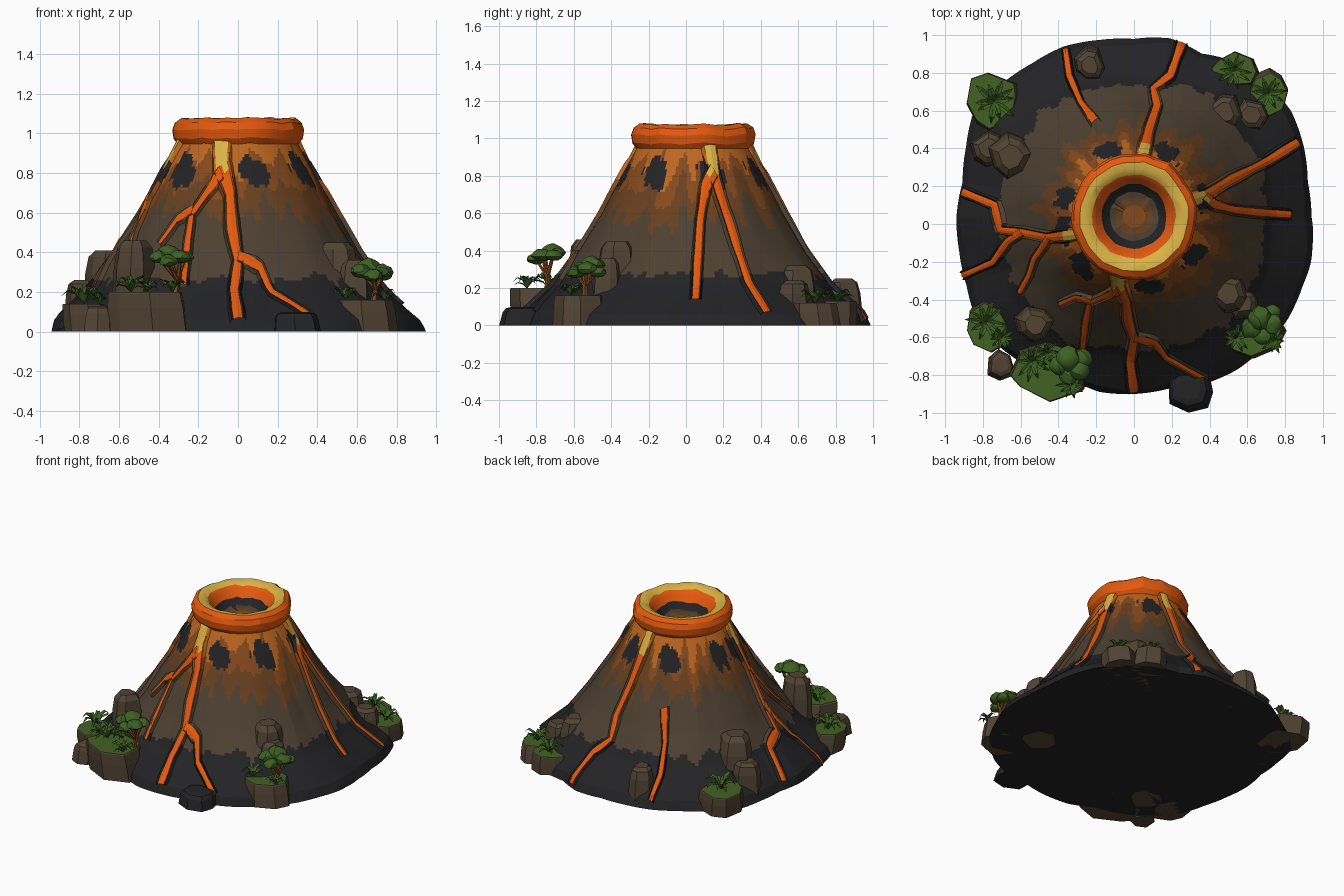
import bpy, bmesh, math, random
from mathutils import Vector, noise

random.seed(4)
if "Cube" in bpy.data.objects:
    bpy.data.objects.remove(bpy.data.objects["Cube"])

CENTRE_Y = 0.04
TAU = math.tau

# Palette, given as sRGB bytes and stored linear
PALETTE = {
    "ash_black": "232325", "slope_brown": "4d4031", "dark_rust": "68401f",
    "rust": "85491c", "ember": "bd661f", "lava_orange": "e4590e",
    "lava_yellow": "dbb345", "grass_green": "426223", "leaf_green": "3d6123",
    "rock_brown": "524434",
}
NAMES = list(PALETTE)
ASH, BROWN, DARK_RUST, RUST, EMBER, ORANGE, YELLOW, GRASS, LEAF, ROCK = range(len(NAMES))
MATS = []
for name, code in PALETTE.items():
    rgb = [((c / 255 + 0.055) / 1.055) ** 2.4 for c in bytes.fromhex(code)]
    mat = bpy.data.materials.new(name)
    mat.use_nodes = True
    mat.diffuse_color = (*rgb, 1)
    bsdf = mat.node_tree.nodes["Principled BSDF"]
    bsdf.inputs["Base Color"].default_value = (*rgb, 1)
    bsdf.inputs["Roughness"].default_value = 0.9
    MATS.append(mat)


def finish(name, bm, angle=None):
    """Turn a bmesh into an object holding only the materials it uses."""
    used = sorted({f.material_index for f in bm.faces})
    mesh = bpy.data.meshes.new(name)
    for i in used:
        mesh.materials.append(MATS[i])
    for f in bm.faces:
        f.material_index = used.index(f.material_index)
    bm.to_mesh(mesh)
    bm.free()
    obj = bpy.data.objects.new(name, mesh)
    bpy.context.collection.objects.link(obj)
    if angle:
        bpy.ops.object.select_all(action="DESELECT")
        obj.select_set(True)
        bpy.context.view_layer.objects.active = obj
        bpy.ops.object.shade_smooth_by_angle(angle=math.radians(angle))


def loft(bm, rings, paint, closed=True, bottom=None, top=None):
    """Skin a list of point rings; paint(row, column, centre) gives the colour."""
    rows = [[bm.verts.new(p) for p in ring] for ring in rings]
    n = len(rows[0])
    for i, (a, b) in enumerate(zip(rows, rows[1:])):
        for j in range(n if closed else n - 1):
            k = (j + 1) % n
            f = bm.faces.new((a[j], a[k], b[k], b[j]))
            f.material_index = paint(i, j, f.calc_center_median())
    if bottom is not None:
        bm.faces.new(rows[0][::-1]).material_index = bottom
    if top is not None:
        bm.faces.new(rows[-1]).material_index = top


# Mountain surface: a profile with faceted ribs
PROFILE = [(0, .94), (.06, .915), (.13, .84), (.22, .74), (.4, .61), (.6, .49), (.8, .385), (.97, .29)]
TOP = PROFILE[-1][0]
RIBS = 32


def rib(k, z):
    a = k % RIBS * TAU / RIBS
    lump = noise.noise((4 * math.cos(a), 4 * math.sin(a), 2.5 * z))
    return 1 + (0.08 * lump + 0.03 * (1 - math.cos(4 * a))) * (1 - z)


def radius(a, z):
    for (z0, r0), (z1, r1) in zip(PROFILE, PROFILE[1:]):
        if z <= z1:
            break
    r = r0 + (r1 - r0) * (z - z0) / (z1 - z0)
    t = a % TAU / TAU * RIBS
    k = int(t)
    return min(.95 + .04 * (1 - math.cos(4 * a)), r * (rib(k, z) * (k + 1 - t) + rib(k + 1, z) * (t - k)))


def on_slope(x, y, lift):
    """Point of the slope below (x, y), pushed outward by lift."""
    a, r = math.atan2(y - CENTRE_Y, x), math.hypot(x, y - CENTRE_Y)
    low, high = 0, TOP
    for _ in range(18):
        mid = (low + high) / 2
        low, high = (mid, high) if radius(a, mid) > r else (low, mid)
    return Vector((x + lift * math.cos(a), y + lift * math.sin(a), max(0, low + 0.7 * lift)))


PATCHES = [-137, -76, -33, 15, 63, 112, 165, -170]


def slope_colour(p):
    a, z = math.atan2(p.y - CENTRE_Y, p.x), p.z
    c, s = math.cos(a), math.sin(a)
    fine = noise.noise((14 * c, 14 * s, 8 * z))
    if z < .27 + .05 * fine + .05 * noise.noise((4 * c, 4 * s, 0)):
        return ASH
    for deg in PATCHES:
        d = (a - math.radians(deg) + math.pi) % TAU - math.pi
        if (d / .2) ** 2 + ((z - .81 + .1 * d) / .08) ** 2 < 1 + fine:
            return ASH
    heat = z + .2 * noise.noise((7 * c, 7 * s, 2 * z)) + .06 * fine
    return EMBER if heat > .86 else RUST if heat > .74 else DARK_RUST if heat > .61 else BROWN


def circle(n, fn):
    return [fn(TAU * j / n) for j in range(n)]


STEPS = 64
bm = bmesh.new()
loft(bm, [circle(RIBS * 6, lambda a: (radius(a, z) * math.cos(a), CENTRE_Y + radius(a, z) * math.sin(a), z))
          for z in (TOP * i / STEPS for i in range(STEPS + 1))], lambda i, j, p: slope_colour(p), bottom=ASH)
finish("mountain_slope", bm, 10)

# Crater rim with its glowing lip, inner wall and floor
RIM = [(.26, .96, ORANGE), (.305, .945, ORANGE), (.328, .975, ORANGE), (.335, 1.02, ORANGE),
       (.322, 1.055, ORANGE), (.29, 1.077, YELLOW), (.255, 1.075, YELLOW), (.222, 1.058, ORANGE),
       (.195, 1.025, ORANGE), (.172, .99, ASH), (.15, .965, ASH), (.13, .95, BROWN),
       (.1, .946, DARK_RUST), (.06, .944, RUST)]


def rim_point(a, r, z):
    wob = noise.noise((4 * math.cos(a), 4 * math.sin(a), 3 * z + r * 5))
    r *= 1 + .045 * wob
    return (r * math.cos(a), CENTRE_Y + r * math.sin(a), z + .014 * wob)


bm = bmesh.new()
loft(bm, [circle(32, lambda a: rim_point(a, r, z)) for r, z, _ in RIM],
     lambda i, j, p: RIM[i][2], top=RUST)
finish("crater_rim", bm, 25)

# Lava streams: channels draped on the slope between raised banks
SECTION = [(-2, -.008), (-1.35, .018), (-1, .011), (0, .014), (1, .011), (1.35, .018), (2, -.008)]


def stream(name, path, wide=.02):
    pts = []
    for p, q in zip(path, path[1:]):
        p, q = Vector(p), Vector(q)
        n = max(2, int((q - p).length / .025))
        pts += [p.lerp(q, i / n) for i in range(n)]
    pts.append(Vector(path[-1]))
    rings = []
    for i, p in enumerate(pts):
        way = (pts[min(i + 1, len(pts) - 1)] - pts[max(i - 1, 0)]).normalized()
        side = Vector((way.y, -way.x))
        w = wide * (.72 + .28 * max(0, 1 - i / 7)) * (1 + .3 * noise.noise((9 * p.x, 9 * p.y, 0)))
        start = max(0, 1 - i / 3)  # banks open and lava rises where a fork begins
        rings.append([on_slope(*(p + side * w * s), h + start * (.008 if abs(s) <= 1 else -.016))
                      for s, h in SECTION])

    def paint(i, j, p):
        if j in (0, 1, 4, 5):
            return slope_colour(p)
        return YELLOW if p.z > .82 else ORANGE

    bm = bmesh.new()
    loft(bm, rings, paint, closed=False)
    finish(name, bm)


stream("front_stream", [(-.08, -.23), (-.08, -.32), (-.04, -.4), (-.03, -.5), (0, -.6), (-.02, -.72), (0, -.88)], .03)
stream("front_stream_fork", [(0, -.59), (.11, -.62), (.17, -.7), (.38, -.82)])
stream("front_stream_side", [(-.08, -.34), (-.12, -.36), (-.23, -.41), (-.25, -.5), (-.27, -.66)])
stream("front_stream_spur", [(-.22, -.4), (-.3, -.38), (-.39, -.42)], .016)
stream("right_stream", [(-.28, -.05), (-.45, -.07), (-.6, -.04), (-.7, -.03), (-.73, .1), (-.9, .17)], .026)
stream("right_stream_fork", [(-.58, -.04), (-.66, -.09), (-.74, -.2), (-.9, -.27)])
stream("right_stream_side", [(-.44, -.07), (-.52, -.18), (-.55, -.27), (-.6, -.36)], .016)
stream("left_stream", [(.28, .12), (.37, .15), (.5, .23), (.7, .33), (.86, .43)], .028)
stream("left_stream_fork", [(.36, .145), (.42, .1), (.52, .075), (.66, .06), (.82, .05)], .022)
stream("back_stream", [(.04, .33), (.08, .5), (.12, .62), (.1, .71), (.19, .78), (.25, .95)], .026)
stream("back_short_stream", [(-.2, .53), (-.28, .64), (-.34, .78), (-.36, .92)])


# Rocks: irregular many-sided blocks
def block(name, x, y, rx, ry, h, rings, colour, cap, sides=8):
    jag = [(TAU * (j + random.uniform(-.25, .25)) / sides, random.uniform(.88, 1.1)) for j in range(sides)]
    dx, dy = random.uniform(-.15, .15), random.uniform(-.15, .15)
    bm = bmesh.new()
    loft(bm, [[(x + rx * (s * r * math.cos(a) + dx * t), y + ry * (s * r * math.sin(a) + dy * t), h * t)
               for a, r in jag] for s, t in rings],
         lambda i, j, p: colour, bottom=colour, top=cap)
    finish(name, bm)


BOULDER = [(1.1, 0), (1, .7), (.85, .92), (.55, 1)]
for i, (x, y, r, h) in enumerate([(-.76, .39, .1, .26), (-.65, .37, .12, .41), (-.53, -.52, .1, .46),
                                  (.5, -.37, .11, .45), (.57, -.43, .09, .36), (-.23, .85, .085, .25),
                                  (.49, .59, .11, .32), (.61, .58, .09, .24), (-.71, -.75, .075, .13)]):
    block(f"boulder_{i + 1}", x, y, r, r, h, BOULDER, ROCK, ROCK, 7)
block("ash_boulder", .3, -.89, .12, .1, .1, BOULDER, ASH, ASH, 7)

# Planted ledges with a grass top
LEDGE = [(1.06, 0), (1.03, .6), (.98, .96), (.95, 1)]
for name, *size in [("front_right_ledge", -.44, -.75, .2, .17, .2), ("right_ledge", -.76, -.53, .12, .13, .14),
                    ("front_left_ledge", .63, -.57, .17, .14, .16), ("back_right_ledge", -.74, .64, .15, .15, .14),
                    ("back_left_ledge", .54, .81, .13, .09, .13), ("back_left_ledge_lower", .71, .69, .1, .12, .12)]:
    block(name, *size, LEDGE, ROCK, GRASS)


# Trees: bent trunk, limbs and lumpy flattened crowns
def limb(bm, p, q, r0, r1):
    loft(bm, [circle(6, lambda a: (c.x + r * math.cos(a), c.y + r * math.sin(a), c.z))
              for c, r in ((Vector(p), r0), (Vector(q), r1))], lambda i, j, c: RUST)


def tree(name, x, y, z, crowns):
    bm = bmesh.new()
    knee = (x + .015, y, z + .06)
    limb(bm, (x, y, z - .02), knee, .02, .014)
    for cx, cy, cz, r in crowns:
        top = Vector((x + cx, y + cy, z + cz))
        limb(bm, knee, top, .013, .008)
        for v in bmesh.ops.create_icosphere(bm, subdivisions=2, radius=r)["verts"]:
            bump = 1 + .25 * noise.noise(v.co * 25 + top * 9)
            v.co = top + Vector((v.co.x, v.co.y, v.co.z * (.75 if v.co.z > 0 else .5))) * bump
            for f in v.link_faces:
                f.material_index = LEAF
    finish(name, bm, 30)


tree("front_right_tree", -.32, -.74, .2, [(-.03, .03, .19, .065), (.03, -.03, .17, .055), (-.08, -.01, .17, .05),
                                          (.05, .03, .17, .05), (-.03, -.06, .15, .05)])
tree("front_left_tree", .68, -.54, .15, [(-.02, .04, .17, .065), (.05, .01, .15, .055), (-.06, -.01, .15, .055),
                                         (.0, -.05, .13, .05), (.05, .07, .13, .045)])


# Ferns: rosettes of folded arching leaves
def fern(name, x, y, z, size):
    bm = bmesh.new()
    for k in range(10):
        a = TAU * (k + random.uniform(-.3, .3)) / 10
        out, side = Vector((math.cos(a), math.sin(a), 0)), Vector((math.sin(a), -math.cos(a), 0))
        reach, rise = size * random.uniform(.8, 1.1), size * random.uniform(.4, .9)
        rings = []
        for t, w in ((0, .06), (.35, .15), (.7, .12), (1, .01)):
            mid = Vector((x, y, z)) + out * reach * t + Vector((0, 0, rise * math.sin(2.6 * t)))
            edge = side * w * size
            rings.append([mid - edge, mid - Vector((0, 0, w * size * .5)), mid + edge])
        loft(bm, rings, lambda i, j, p: LEAF, closed=False)
    finish(name, bm)


for i, spot in enumerate([(-.54, -.73, .2, .1), (-.33, -.85, .2, .08), (-.46, -.68, .2, .07),
                          (-.78, -.52, .14, .11), (-.7, -.6, .14, .07), (.54, -.6, .16, .08),
                          (.74, -.62, .16, .07), (-.74, .65, .14, .12), (.53, .81, .13, .09), (.71, .69, .12, .1)]):
    fern(f"fern_{i + 1}", *spot)
